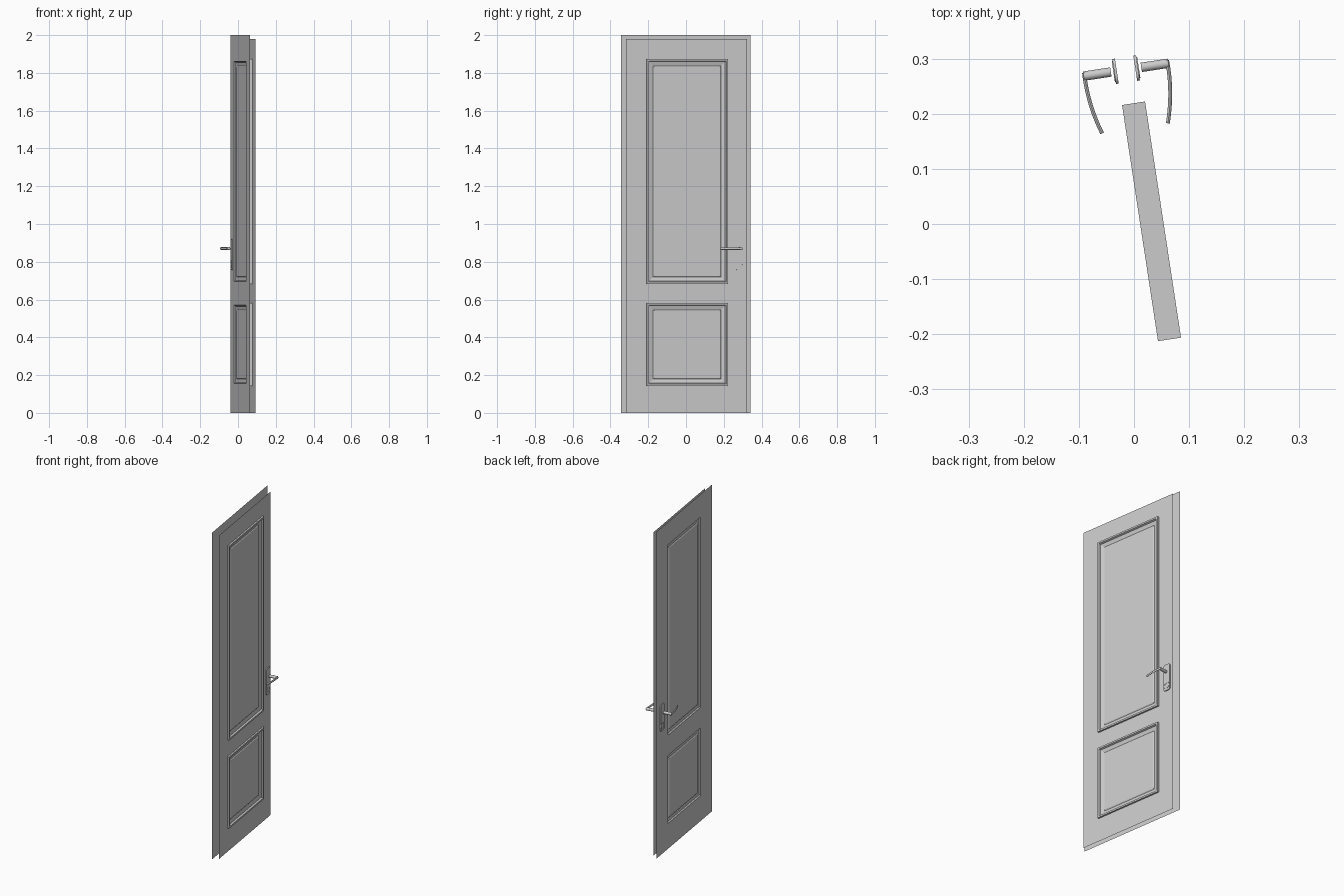
import bpy, bmesh, math
from mathutils import Matrix, Vector

if "Cube" in bpy.data.objects:
    bpy.data.objects.remove(bpy.data.objects["Cube"])

# Local frame: x = across the door thickness, y = along the door width.
# The whole door is swung by this angle about z.
SWING = Matrix.Rotation(math.radians(8.66), 4, 'Z')
LEFT, RIGHT = 0.0111, 0.0433          # planes of the two door skins
MID = 0.028                           # mirror plane of the handles
PANEL_T = 0.2175
PANELS = [("lower_panel", 0.143, 0.582), ("upper_panel", 0.683, 1.873)]


def finish(name, bm, smooth=False, recalc=True):
    if recalc:
        bmesh.ops.recalc_face_normals(bm, faces=bm.faces[:])
    bm.transform(SWING)
    me = bpy.data.meshes.new(name)
    bm.to_mesh(me)
    bm.free()
    ob = bpy.data.objects.new(name, me)
    bpy.context.collection.objects.link(ob)
    if smooth:
        bpy.ops.object.select_all(action='DESELECT')
        ob.select_set(True)
        bpy.context.view_layer.objects.active = ob
        bpy.ops.object.shade_smooth_by_angle(angle=math.radians(40))
    return ob


def bridge(bm, a, b):
    n = len(a)
    for i in range(n):
        bm.faces.new((a[i], a[(i + 1) % n], b[(i + 1) % n], b[i]))


# Open door skin with two rectangular openings for the panels
def skin(name, x, t0, t1, top, outward):
    ts = [t0, -PANEL_T, PANEL_T, t1]
    zs = [0] + [z for p in PANELS for z in p[1:]] + [top]
    bm = bmesh.new()
    g = [[bm.verts.new((x, t, z)) for z in zs] for t in ts]
    for i in range(3):
        for j in range(5):
            if i == 1 and j in (1, 3):
                continue
            q = [g[i][j], g[i + 1][j], g[i + 1][j + 1], g[i][j + 1]]
            bm.faces.new(q if outward > 0 else q[::-1])
    finish(name, bm, recalc=False)


skin("door_skin_left", LEFT, -0.3496, 0.3443, 2.0, -1)
skin("door_skin_right", RIGHT, -0.3272, 0.3202, 1.98, 1)

# Moulded panels: rectangular loops as (inset, x position), left centre to right centre
RIM = 0.0535
PROFILE = [(0.042, LEFT + 0.005), (0.036, LEFT + 0.009), (0.018, LEFT + 0.007),
           (0.012, LEFT), (0, LEFT), (0, RIM), (0.010, RIM),
           (0.014, RIM - 0.010), (0.036, RIM - 0.016), (0.042, RIM - 0.012)]
for name, z0, z1 in PANELS:
    bm = bmesh.new()
    loops = []
    for d, x in PROFILE:
        t = PANEL_T - d
        loops.append([bm.verts.new((x, a, b)) for a, b in
                      ((-t, z0 + d), (t, z0 + d), (t, z1 - d), (-t, z1 - d))])
    for a, b in zip(loops, loops[1:]):
        bridge(bm, a, b)
    bm.faces.new(loops[0])
    bm.faces.new(loops[-1])
    finish(name, bm)

# Handles, mirrored on both sides of the door
T_ROD, Z_ROD = 0.28, 0.87
for side, s in (("left", -1), ("right", 1)):
    # Thin rounded back plate
    bm = bmesh.new()
    bmesh.ops.create_cube(bm, size=1, matrix=Matrix.Translation((MID + s * 0.0195, T_ROD, 0.8385))
                          @ Matrix.Diagonal((0.005, 0.046, 0.163, 1)))
    corners = [e for e in bm.edges if abs(e.verts[0].co.x - e.verts[1].co.x) > 0.001]
    bmesh.ops.bevel(bm, geom=corners, offset=0.012, segments=5, profile=0.5, affect='EDGES')
    finish("handle_plate_" + side, bm, True)

    # Round spindle
    bm = bmesh.new()
    bmesh.ops.create_cone(bm, cap_ends=True, segments=24, radius1=0.0085, radius2=0.0085, depth=0.05,
                          matrix=Matrix.Translation((MID + s * 0.053, T_ROD, Z_ROD))
                          @ Matrix.Rotation(math.pi / 2, 4, 'Y'))
    finish("handle_spindle_" + side, bm, True)

    # Lever: flattened oval swept along an arc that bends towards the door
    bm = bmesh.new()
    p0, p1, p2 = Vector((0.0765, 0.286)), Vector((0.0785, 0.228)), Vector((0.0605, 0.172))
    rings = []
    for k in range(13):
        u = k / 12
        p = p0 * (1 - u) ** 2 + p1 * 2 * u * (1 - u) + p2 * u * u
        d = ((p1 - p0) * (1 - u) + (p2 - p1) * u).normalized()
        ring = []
        for i in range(16):
            a = math.tau * i / 16
            q = p + Vector((-d.y, d.x)) * 0.0035 * math.cos(a)
            ring.append(bm.verts.new((MID + s * q.x, q.y, Z_ROD + 0.0065 * math.sin(a))))
        rings.append(ring)
    for a, b in zip(rings, rings[1:]):
        bridge(bm, a, b)
    bm.faces.new(rings[0])
    bm.faces.new(rings[-1])
    finish("handle_lever_" + side, bm, True)

    # Ring around the keyhole
    bm = bmesh.new()
    loops = []
    for r, x in ((0.019, 0.020), (0.019, 0.0235), (0.014, 0.0235), (0.014, 0.020)):
        loops.append([bm.verts.new((MID + s * x, T_ROD + r * math.cos(math.tau * i / 24),
                                    0.788 + r * math.sin(math.tau * i / 24))) for i in range(24)])
    for a, b in zip(loops, loops[1:] + loops[:1]):
        bridge(bm, a, b)
    finish("keyhole_ring_" + side, bm, True)
